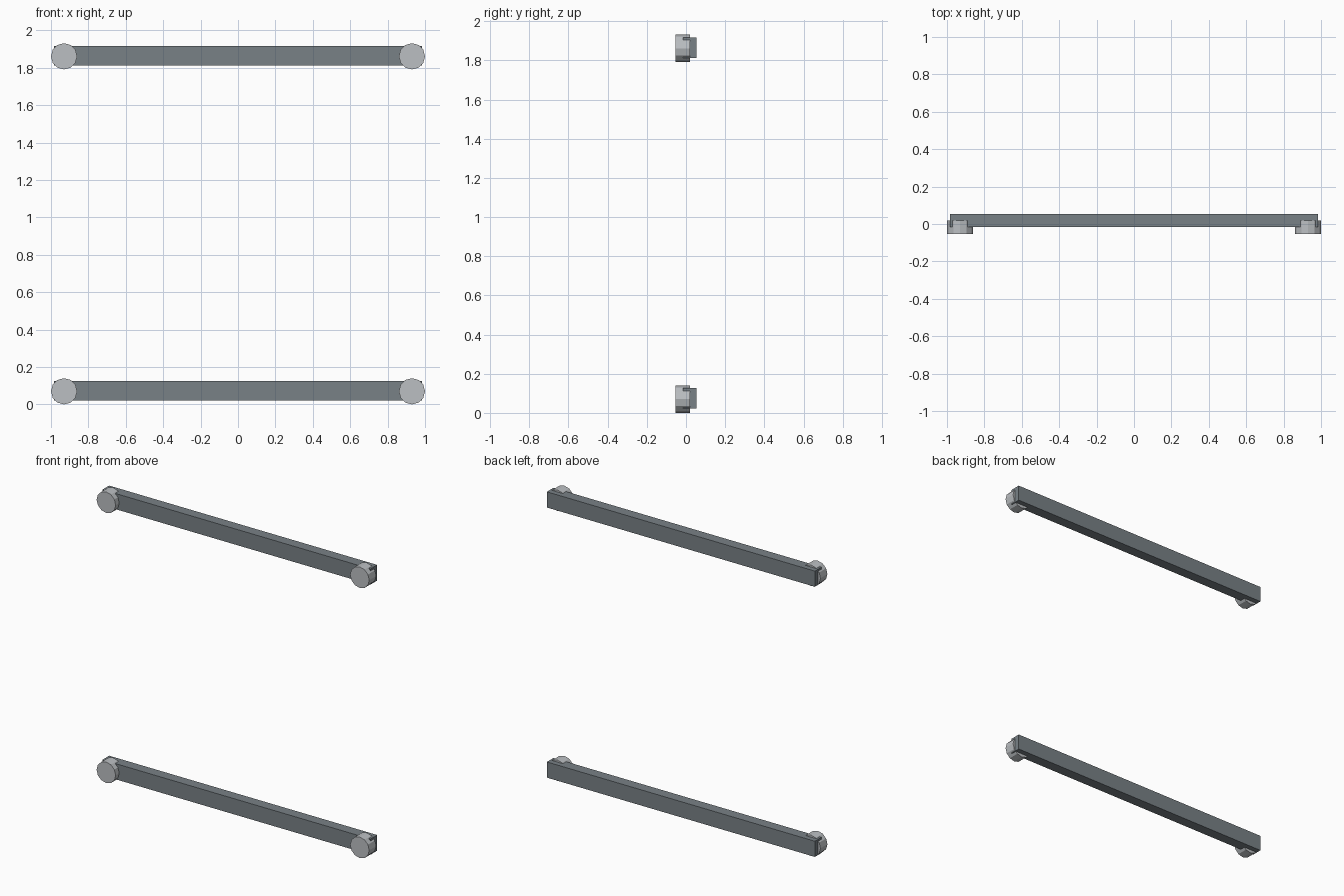
import bpy
import math

cube = bpy.data.objects.get("Cube")
if cube:
    bpy.data.objects.remove(cube, do_unlink=True)


def make_material(name, rgb):
    mat = bpy.data.materials.new(name)
    mat.use_nodes = True
    color = (*rgb, 1.0)
    mat.diffuse_color = color
    mat.node_tree.nodes["Principled BSDF"].inputs["Base Color"].default_value = color
    return mat


slate = make_material("slate grey", (0.19, 0.22, 0.24))
silver = make_material("light silver", (0.50, 0.52, 0.54))


def finish(obj, name, mat):
    obj.name = name
    obj.data.materials.append(mat)
    bpy.ops.object.transform_apply(location=False, rotation=True, scale=True)


def add_rail(name, z):
    bpy.ops.mesh.primitive_cube_add(size=1, location=(0, 0.019, z))
    rail = bpy.context.object
    rail.scale = (1.966, 0.07, 0.104)
    finish(rail, name, slate)


def add_cap(name, x, z):
    # Faceted round cap, half sunk into the rail front
    bpy.ops.mesh.primitive_cylinder_add(
        vertices=12, radius=0.07, depth=0.073,
        location=(x, -0.017, z), rotation=(math.pi / 2, 0, 0))
    finish(bpy.context.object, name, silver)


# Two matching rails, each with a cap at both ends
for level, height in (("lower", 0.07), ("upper", 1.861)):
    add_rail(f"{level}_rail", height + 0.004)
    for side, sign in (("left", 1), ("right", -1)):
        add_cap(f"{level}_{side}_cap", sign * 0.93, height)
